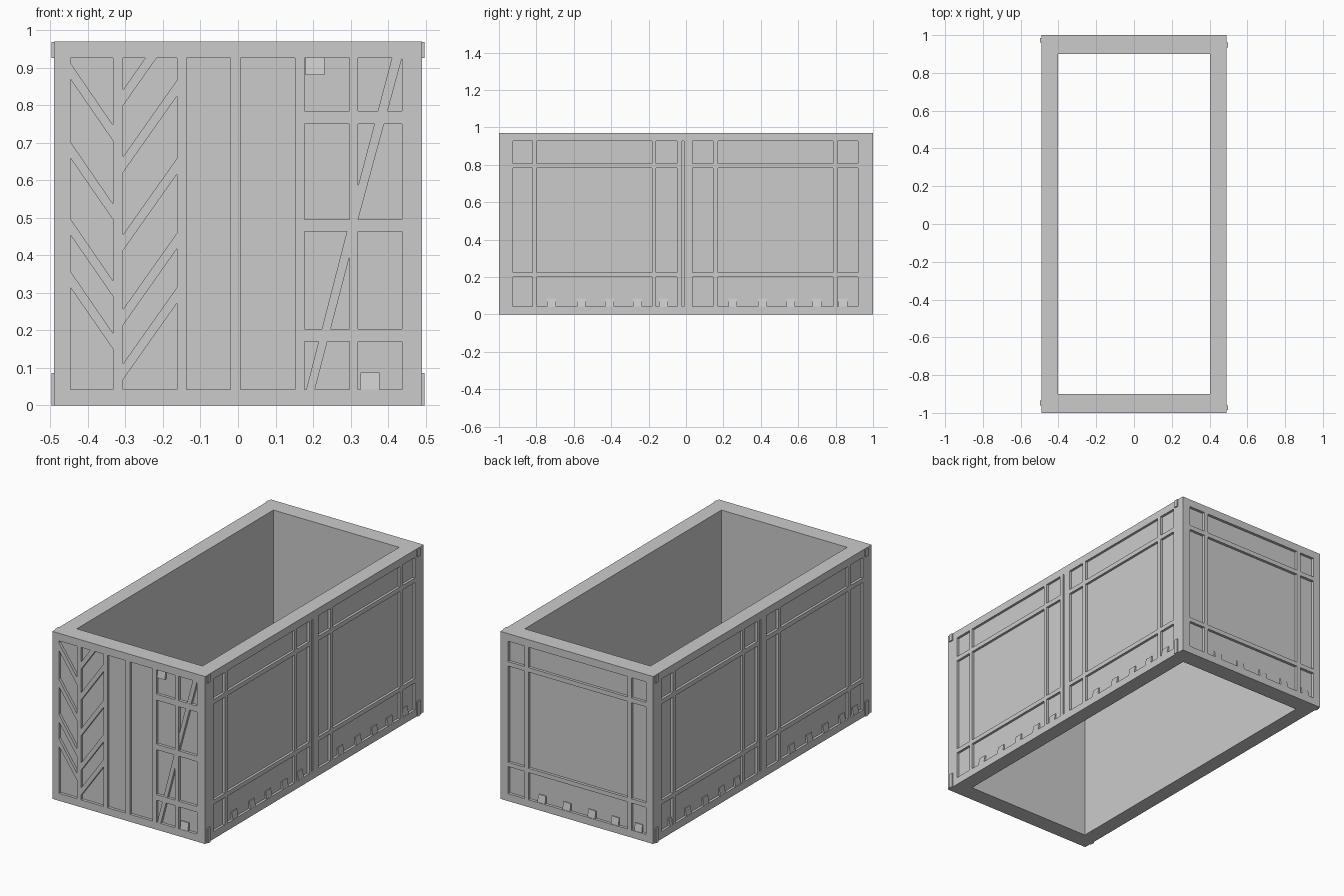
import bpy, bmesh
from mathutils import Vector

if "Cube" in bpy.data.objects:
    bpy.data.objects.remove(bpy.data.objects["Cube"])

H, LOW, HIGH = 0.97, 0.043, 0.926      # height, top of bottom rail, underside of top rail

grey = bpy.data.materials.new("light grey metal")
grey.diffuse_color = (0.6, 0.6, 0.6, 1)
grey.use_nodes = True
grey.node_tree.nodes["Principled BSDF"].inputs["Base Color"].default_value = grey.diffuse_color

# wall coordinates: u along the wall, z up, d outward
WALLS = {
    "front": lambda u, z, d: Vector((u, -d, z)),
    "back": lambda u, z, d: Vector((-u, d, z)),
    "right": lambda u, z, d: Vector((d, u, z)),
    "left": lambda u, z, d: Vector((-d, -u, z)),
}


def finish(bm, name):
    bmesh.ops.recalc_face_normals(bm, faces=bm.faces)
    mesh = bpy.data.meshes.new(name)
    bm.to_mesh(mesh)
    bm.free()
    mesh.materials.append(grey)
    ob = bpy.data.objects.new(name, mesh)
    bpy.context.collection.objects.link(ob)
    return ob


def prism(bm, wall, outline, inner, outer, top_outer=None):
    """Extrude a (u, z) outline between two depths; top_outer tilts the outer face."""
    put = WALLS[wall]
    zmax = max(z for _, z in outline)
    back = [bm.verts.new(put(u, z, inner)) for u, z in outline]
    front = [bm.verts.new(put(u, z, top_outer if top_outer and z == zmax else outer))
             for u, z in outline]
    bm.faces.new(back)
    bm.faces.new(front)
    for i in range(len(outline)):
        j = (i + 1) % len(outline)
        bm.faces.new((back[i], back[j], front[j], front[i]))


def rect(u0, u1, z0, z1):
    return [(u0, z0), (u1, z0), (u1, z1), (u0, z1)]


def wall_object(name, wall, outlines, inner, outer, top_outer=None):
    bm = bmesh.new()
    for o in outlines:
        prism(bm, wall, o, inner, outer, top_outer)
    return finish(bm, name)


# hollow body, open above and below
bm = bmesh.new()
rings = []
for hx, hy in ((0.476, 0.984), (0.403, 0.90)):
    for z in (0, H):
        rings.append([bm.verts.new((x * hx, y * hy, z))
                      for x, y in ((-1, -1), (1, -1), (1, 1), (-1, 1))])
ob_, ot, ib, it = rings
for a, b in ((ob_, ot), (ib, it), (ob_, ib), (ot, it)):
    for i in range(4):
        j = (i + 1) % 4
        bm.faces.new((a[i], a[j], b[j], b[i]))
finish(bm, "container_body")

# long side walls: rails, posts, cross bars and small wedges
side_posts = [(-0.984, -0.925), (-0.82, -0.797), (-0.183, -0.16), (-0.047, -0.022),
              (-0.012, 0.035), (0.145, 0.17), (0.785, 0.81), (0.92, 0.984)]
side_bays = [(-0.925, -0.82), (-0.797, -0.183), (-0.16, -0.047),
             (0.035, 0.145), (0.17, 0.785), (0.81, 0.92)]
side_bars = [(0.2, 0.225), (0.782, 0.808)]
wedge_rows = {
    "right": [-0.72, -0.56, -0.41, -0.26, -0.12, 0.25, 0.41, 0.56, 0.70, 0.84],
    "left": [-0.82, -0.67, -0.51, -0.36, -0.22, 0.28, 0.44, 0.59, 0.74, 0.86],
    "back": [-0.23, -0.07, 0.09, 0.24, 0.39],
}
for w in ("right", "left"):
    wall_object(w + "_rails", w, [rect(-0.984, 0.984, 0, LOW), rect(-0.984, 0.984, HIGH, H)],
                0.476, 0.49)
    wall_object(w + "_posts", w, [rect(a, b, LOW, HIGH) for a, b in side_posts], 0.476, 0.49)
    wall_object(w + "_cross_bars", w,
                [rect(a, b, c, d) for a, b in side_bays for c, d in side_bars], 0.476, 0.49)

# end walls share the rail shape
for w in ("front", "back"):
    wall_object(w + "_rails", w, [rect(-0.49, 0.49, 0, LOW), rect(-0.49, 0.49, HIGH, H)],
                0.984, 1.0)

# back wall: posts and cross bars
back_posts = [(-0.49, -0.44), (-0.335, -0.31), (0.325, 0.35), (0.445, 0.49)]
back_bays = [(-0.44, -0.335), (-0.31, 0.325), (0.35, 0.445)]
wall_object("back_posts", "back", [rect(a, b, LOW, HIGH) for a, b in back_posts], 0.984, 1.0)
wall_object("back_cross_bars", "back",
            [rect(a, b, c, d) for a, b in back_bays for c, d in side_bars], 0.984, 1.0)

# front wall: posts, chevron slats, braced bays on the right
front_posts = [(-0.49, -0.447), (-0.333, -0.307), (-0.163, -0.137), (-0.02, 0.007),
               (0.152, 0.177), (0.297, 0.32), (0.437, 0.49)]
wall_object("front_posts", "front", [rect(a, b, LOW, HIGH) for a, b in front_posts], 0.984, 1.0)

slats = []
for z in (0.87, 0.66, 0.455, 0.315):                 # falling slats
    slats.append([(-0.447, z), (-0.333, z - 0.165), (-0.333, z - 0.123), (-0.447, z + 0.043)])
for z in (0.62, 0.412, 0.213, 0.068):                # rising slats
    slats.append([(-0.307, z), (-0.163, z + 0.204), (-0.163, z + 0.246), (-0.307, z + 0.042)])
slats.append([(-0.307, 0.798), (-0.217, HIGH), (-0.247, HIGH), (-0.307, 0.84)])
wall_object("front_chevron_slats", "front", slats, 0.984, 1.0)

wall_object("front_cross_bars", "front",
            [rect(a, b, c, d) for a, b in ((0.177, 0.297), (0.32, 0.437))
             for c, d in ((0.17, 0.203), (0.463, 0.495), (0.75, 0.785))], 0.984, 1.0)
wall_object("front_diagonal_braces", "front",
            [[(0.32, 0.495), (0.437, HIGH), (0.41, HIGH), (0.32, 0.585)],
             [(0.182, LOW), (0.205, LOW), (0.297, 0.395), (0.297, 0.463), (0.29, 0.463)]],
            0.984, 0.9992)
wall_object("front_lugs", "front", [rect(0.18, 0.23, 0.88, HIGH), rect(0.327, 0.377, LOW, 0.088)],
            0.984, 0.998, 0.99)

# small wedges standing on the lower rails
for w, places in wedge_rows.items():
    base = 0.984 if w == "back" else 0.476
    wall_object(w + "_wedges", w, [rect(u - 0.024, u + 0.024, LOW, 0.086) for u in places],
                base, base + 0.013, base + 0.005)

# corner fittings
for w in ("right", "left"):
    wall_object(w + "_corner_fittings", w,
                [rect(a, b, c, d) for a, b in ((-0.985, -0.96), (0.935, 0.96))
                 for c, d in ((0, 0.086), (HIGH, H - 0.002))], 0.485, 0.497)
